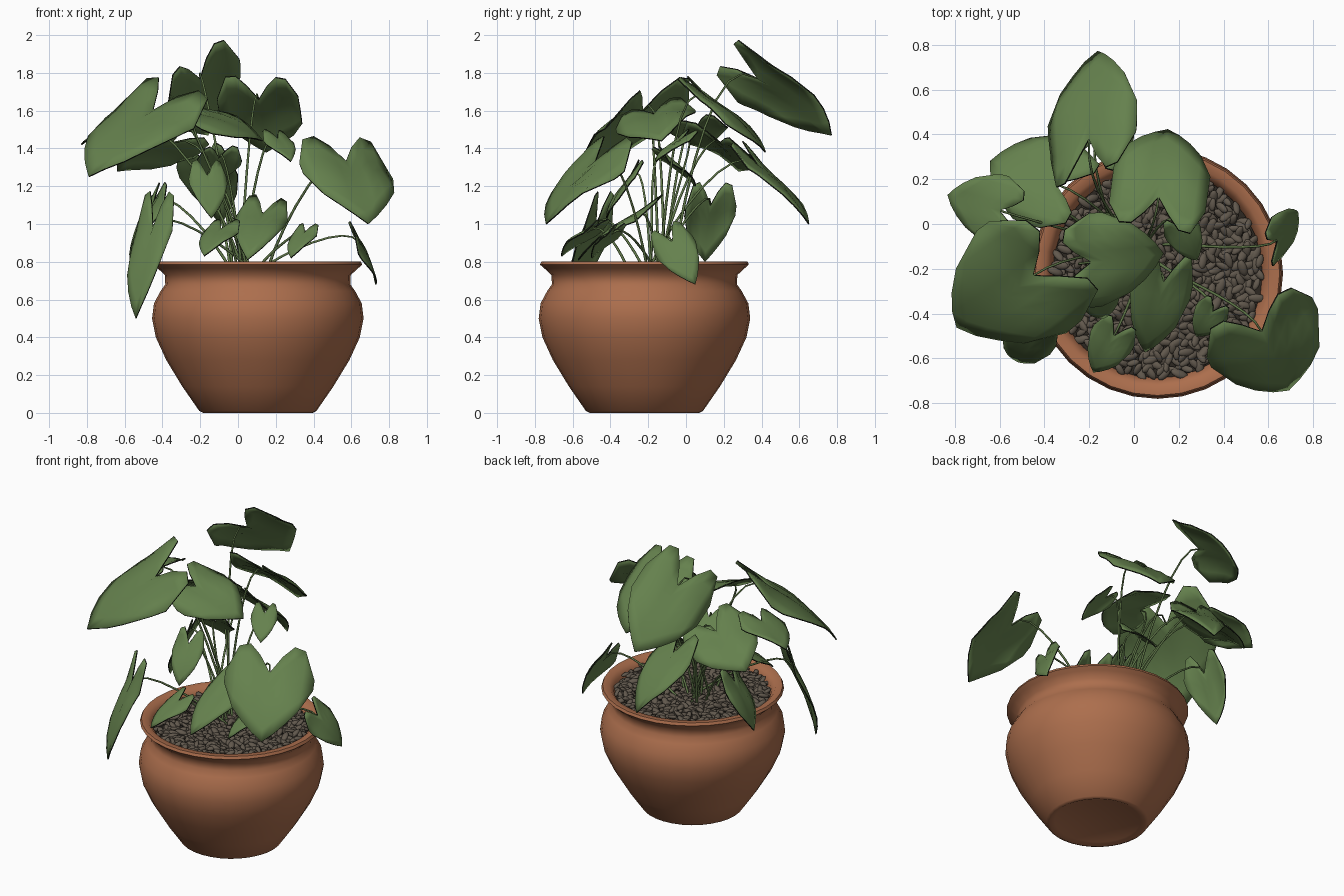
import bpy, bmesh, math, random
from mathutils import Vector, Matrix, Euler

random.seed(4)
cube = bpy.data.objects.get("Cube")
if cube:
    bpy.data.objects.remove(cube)


def material(name, rgb):
    mat = bpy.data.materials.new(name)
    mat.use_nodes = True
    mat.diffuse_color = (*rgb, 1)
    mat.node_tree.nodes["Principled BSDF"].inputs["Base Color"].default_value = (*rgb, 1)
    return mat


TERRACOTTA = material("terracotta", (0.415, 0.157, 0.074))
LEAF = material("leaf green", (0.13, 0.22, 0.075))
EDGE = material("dark leaf edge", (0.008, 0.011, 0.006))
STEM = material("stem green", (0.115, 0.185, 0.065))
PEBBLE = material("pebble brown", (0.12, 0.098, 0.074))
SOIL = material("dark soil", (0.025, 0.02, 0.015))

POT_CENTRE = Vector((0.105, -0.22, 0))


def finish(name, bm, mat, angle=40):
    """Turn a bmesh into a smooth-shaded object with one material."""
    mesh = bpy.data.meshes.new(name)
    bm.to_mesh(mesh)
    bm.free()
    obj = bpy.data.objects.new(name, mesh)
    bpy.context.collection.objects.link(obj)
    mesh.materials.append(mat)
    bpy.ops.object.select_all(action='DESELECT')
    obj.select_set(True)
    bpy.context.view_layer.objects.active = obj
    bpy.ops.object.shade_smooth_by_angle(angle=math.radians(angle))
    return obj


# Pot: turned profile with a flared rim and an inner wall
def build_pot():
    profile = [(0, 0.02), (0.26, 0.015), (0.29, 0), (0.31, 0.01), (0.40, 0.14),
               (0.485, 0.28), (0.54, 0.4), (0.56, 0.5), (0.55, 0.58), (0.515, 0.645),
               (0.49, 0.68), (0.492, 0.73), (0.53, 0.765), (0.553, 0.785), (0.545, 0.802),
               (0.505, 0.8), (0.478, 0.77), (0.46, 0.70), (0.46, 0.62)]
    bm = bmesh.new()
    verts = [bm.verts.new((r, 0, z)) for r, z in profile]
    edges = [bm.edges.new(pair) for pair in zip(verts, verts[1:])]
    bmesh.ops.spin(bm, geom=verts + edges, cent=(0, 0, 0), axis=(0, 0, 1),
                   angle=math.tau, steps=32, use_duplicate=False)
    bmesh.ops.remove_doubles(bm, verts=bm.verts, dist=0.0005)
    bmesh.ops.recalc_face_normals(bm, faces=bm.faces)
    bmesh.ops.translate(bm, verts=bm.verts, vec=POT_CENTRE)
    finish("pot", bm, TERRACOTTA, 60)


# Soil disc with a bed of long pebbles laid in a jittered spiral
def build_soil():
    bm = bmesh.new()
    bmesh.ops.create_circle(bm, cap_ends=True, segments=32, radius=0.468,
                            matrix=Matrix.Translation(POT_CENTRE + Vector((0, 0, 0.74))))
    finish("soil", bm, SOIL)
    bm = bmesh.new()
    count = 640
    for i in range(count):
        r = 0.462 * math.sqrt((i + 0.5) / count)
        a = i * 2.39996 + random.uniform(-0.03, 0.03)
        spot = POT_CENTRE + Vector((r * math.cos(a), r * math.sin(a),
                                    0.76 + random.uniform(-0.012, 0.016)))
        turn = Euler((random.uniform(-0.6, 0.6), random.uniform(-0.6, 0.6),
                      random.uniform(0, math.pi))).to_matrix().to_4x4()
        size = random.uniform(0.85, 1.25)
        scale = Matrix.Diagonal((0.034 * size, 0.017 * size, 0.012 * size, 1))
        bmesh.ops.create_icosphere(bm, subdivisions=2, radius=1,
                                   matrix=Matrix.Translation(spot) @ turn @ scale)
    finish("pebbles", bm, PEBBLE, 60)


# Heart outline as rear and front edge against distance from the midrib
REAR = (0, -0.24, -0.4, -0.36, 0.02)
FRONT = (1, 0.88, 0.73, 0.54, 0.18)
HALF = len(REAR) - 1
ROWS = 6


def leaf(name, base, tip, width, roll=0, root=None, fullness=0):
    """Heart-shaped blade from notch to tip; positive roll lifts its right side,
    fullness squares off the shoulders."""
    base, tip = Vector(base), Vector(tip)
    length = (tip - base).length
    axis = (tip - base).normalized()
    flat = axis.cross(Vector((0, 0, 1))).normalized()
    up = flat.cross(axis)
    a = math.radians(roll)
    side = flat * math.cos(a) + up * math.sin(a)
    normal = side.cross(axis)
    phase = random.uniform(0, math.tau)

    bm = bmesh.new()
    columns = []
    for c in range(-HALF, HALF + 1):
        k = abs(c)
        s = c / HALF
        front = FRONT[k] + (1 - FRONT[k]) * fullness
        rear = REAR[k] - 0.4 * fullness * s * s
        column = []
        for j in range(ROWS + 1):
            t = rear + (front - rear) * j / ROWS
            arch = 0.25 * max(t, 0) * (1 - t) * length
            fold = (0.08 * abs(s) - 0.15 * s * s) * width
            wave = 0.035 * width * abs(s) * math.sin(5 * t + 2 * s + phase)
            column.append(bm.verts.new(base + axis * t * length + side * s * width / 2
                                       + normal * (arch + fold + wave)))
        columns.append(column)
    for left, right in zip(columns, columns[1:]):
        for j in range(ROWS):
            bm.faces.new((left[j], right[j], right[j + 1], left[j + 1]))
    bmesh.ops.recalc_face_normals(bm, faces=bm.faces)
    blade = finish(name + "_leaf", bm, LEAF, 60)
    # Thin blade with a dark rim
    blade.data.materials.append(EDGE)
    solid = blade.modifiers.new("thickness", 'SOLIDIFY')
    solid.thickness = 0.008
    solid.offset = 0
    solid.material_offset_rim = 1
    stem(name + "_stem", base, axis, root)


# Stem: slim arching tube from the soil to the leaf notch
def stem(name, end, axis, root):
    if root is None:
        root = (0.03 + random.uniform(-0.07, 0.07), -0.14 + random.uniform(-0.08, 0.08))
    start = Vector((*root, 0.74))
    reach = end - start
    curve = bpy.data.curves.new(name, 'CURVE')
    curve.dimensions = '3D'
    curve.bevel_depth = 0.008
    curve.bevel_resolution = 1
    curve.resolution_u = 8
    spline = curve.splines.new('BEZIER')
    spline.bezier_points.add(1)
    first, last = spline.bezier_points
    lift = Vector((reach.x * 0.2, reach.y * 0.2, max(reach.z, 0.2) * 0.5))
    first.co, first.handle_left, first.handle_right = start, start - lift, start + lift
    pull = axis * reach.length * 0.25
    last.co, last.handle_left, last.handle_right = end, end - pull, end + pull
    last.radius = 0.6
    curve.materials.append(STEM)
    bpy.context.collection.objects.link(bpy.data.objects.new(name, curve))


build_pot()
build_soil()

# Tall crown leaves
leaf("crown_back", (-0.2, 0.38, 1.77), (-0.16, 0.77, 1.47), 0.46, 38, fullness=0.15)
leaf("crown_left_side", (0.11, 0.12, 1.66), (0.15, 0.42, 1.38), 0.43, fullness=0.3)
leaf("broad_right", (-0.45, -0.23, 1.6), (-0.79, -0.46, 1.25), 0.61, 14)
leaf("front_centre", (-0.19, -0.17, 1.58), (0.13, -0.13, 1.44), 0.43, -18)
leaf("back_right", (-0.35, 0.18, 1.43), (-0.64, 0.28, 1.28), 0.43, -20, fullness=0.2)
leaf("outer_right", (-0.6, 0.06, 1.52), (-0.83, 0.13, 1.42), 0.31, 10)
leaf("back_hanging", (-0.17, 0.38, 1.31), (-0.09, 0.65, 1.0), 0.32)
leaf("broad_left", (0.57, -0.48, 1.33), (0.69, -0.74, 1.0), 0.54, 3, (0.15, -0.2))

# Leaves hanging over the rim
leaf("rim_front_right", (-0.45, -0.48, 0.98), (-0.54, -0.6, 0.5), 0.24)
leaf("rim_back_right", (-0.45, 0.13, 1.1), (-0.57, 0.1, 0.8), 0.28)
leaf("rim_left", (0.64, -0.07, 0.9), (0.73, 0.05, 0.68), 0.22, -50)

# Small inner leaves
leaf("low_centre", (0.13, -0.26, 1.05), (0.05, -0.57, 0.81), 0.27, 8)
leaf("low_left", (0.35, -0.39, 0.95), (0.28, -0.5, 0.82), 0.15)
leaf("low_right", (-0.09, -0.5, 0.97), (-0.18, -0.66, 0.83), 0.2, 0, (0, -0.3))
leaf("inner_front", (-0.16, -0.29, 1.25), (-0.14, -0.42, 1.03), 0.2)
leaf("inner_back", (-0.1, -0.1, 1.35), (-0.13, 0.05, 1.2), 0.24)
leaf("inner_side", (0.21, -0.02, 1.45), (0.28, -0.16, 1.33), 0.16)
